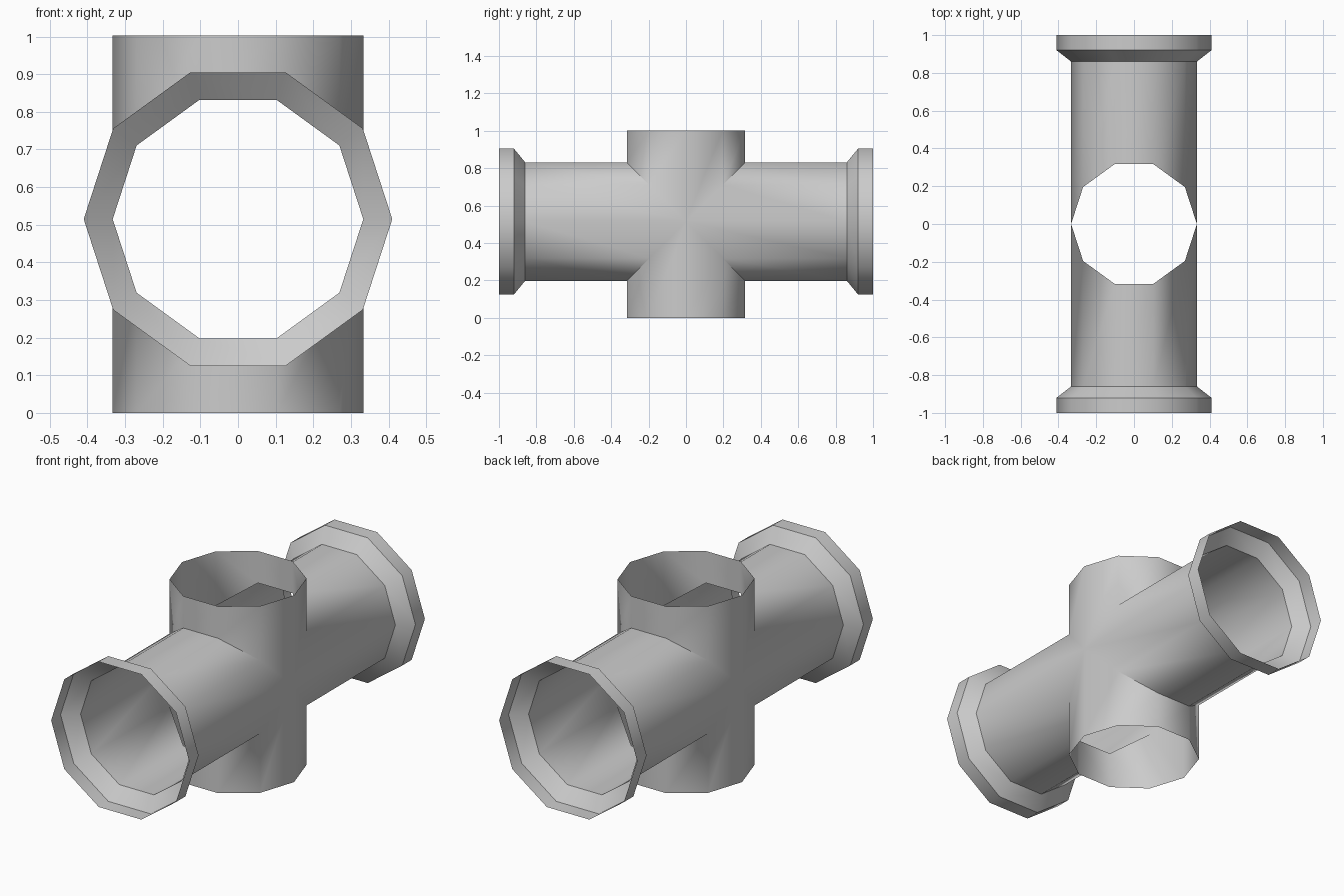
import bpy, bmesh, math
from mathutils import Vector

if "Cube" in bpy.data.objects:
    bpy.data.objects.remove(bpy.data.objects["Cube"])

SIDES, R, FLARE_R = 10, 0.333, 0.41
CENTRE = Vector((0, 0, 0.515))
TOP = 1.003
U = Vector((1, 0, 0))


def ring(bm, axis, radius, dist):
    """Ten-sided ring around an axis; dist=None gives the mitred joint ring."""
    v = axis.cross(U)
    verts = []
    for i in range(SIDES):
        a = 2 * math.pi * i / SIDES
        s = radius * math.sin(a)
        along = abs(s) if dist is None else dist
        verts.append(bm.verts.new(CENTRE + U * radius * math.cos(a) + v * s + axis * along))
    return verts


def tube(bm, axis, profile):
    """Open shell through a list of (radius, distance) rings."""
    axis = Vector(axis)
    rings = [ring(bm, axis, r, d) for r, d in profile]
    for a, b in zip(rings, rings[1:]):
        for i in range(SIDES):
            j = (i + 1) % SIDES
            bm.faces.new((a[i], a[j], b[j], b[i]))


def finish(bm, name):
    bmesh.ops.remove_doubles(bm, verts=bm.verts, dist=0.0005)
    mesh = bpy.data.meshes.new(name)
    bm.to_mesh(mesh)
    bm.free()
    obj = bpy.data.objects.new(name, mesh)
    bpy.context.collection.objects.link(obj)
    bpy.ops.object.select_all(action='DESELECT')
    obj.select_set(True)
    bpy.context.view_layer.objects.active = obj
    bpy.ops.object.shade_smooth_by_angle(angle=math.radians(40))


# Four mitred arms welded into one cross-shaped pipe
bm = bmesh.new()
for axis, length in (((0, 1, 0), 0.86), ((0, -1, 0), 0.86),
                     ((0, 0, 1), TOP - CENTRE.z), ((0, 0, -1), CENTRE.z)):
    tube(bm, axis, [(R, None), (R, length)])
finish(bm, "pipe_cross")

# Flared collars on the long ends
for name, side in (("front_collar", -1), ("back_collar", 1)):
    bm = bmesh.new()
    tube(bm, (0, side, 0), [(R, 0.86), (FLARE_R, 0.92), (FLARE_R, 1.0)])
    finish(bm, name)
